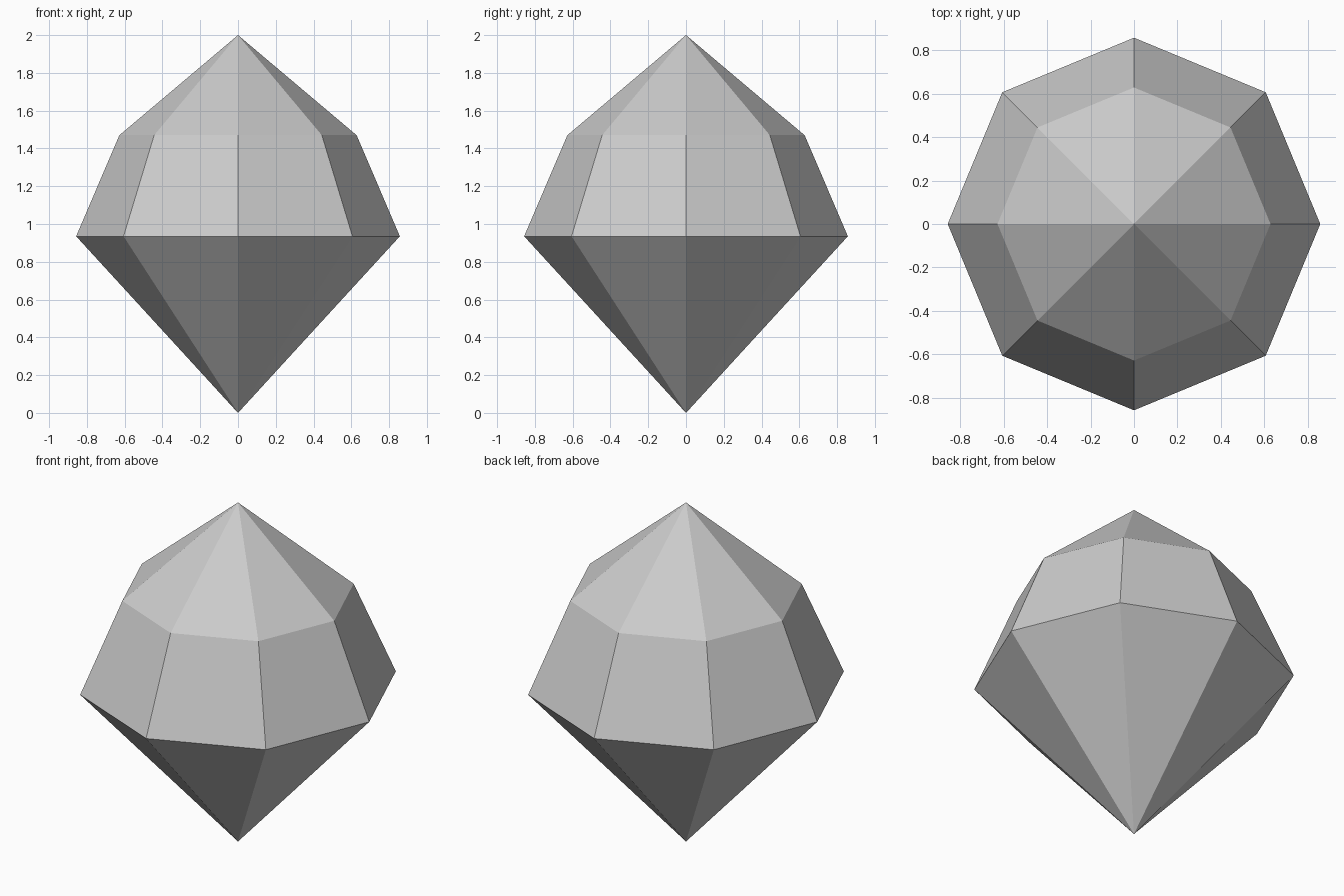
import bpy, bmesh, math

if "Cube" in bpy.data.objects:
    bpy.data.objects.remove(bpy.data.objects["Cube"])

SIDES = 8
GIRDLE = (0.857, 0.935)  # radius, height
TABLE = (0.628, 1.47)

mat = bpy.data.materials.new("gem grey")
mat.diffuse_color = (0.6, 0.6, 0.6, 1)
mat.use_nodes = True
mat.node_tree.nodes["Principled BSDF"].inputs["Base Color"].default_value = mat.diffuse_color

bm = bmesh.new()


def ring(radius, z):
    return [bm.verts.new((radius * math.cos(a), radius * math.sin(a), z))
            for a in (math.tau * i / SIDES for i in range(SIDES))]


# Point, girdle, shoulder and crown tip
bottom = bm.verts.new((0, 0, 0))
girdle = ring(*GIRDLE)
shoulder = ring(*TABLE)
tip = bm.verts.new((0, 0, 2))

# Flat facets around the axis
for i in range(SIDES):
    j = (i + 1) % SIDES
    bm.faces.new((bottom, girdle[j], girdle[i]))
    bm.faces.new((girdle[i], girdle[j], shoulder[j], shoulder[i]))
    bm.faces.new((shoulder[i], shoulder[j], tip))

mesh = bpy.data.meshes.new("gem")
bm.to_mesh(mesh)
bm.free()
mesh.materials.append(mat)
gem = bpy.data.objects.new("gem", mesh)
bpy.context.collection.objects.link(gem)
